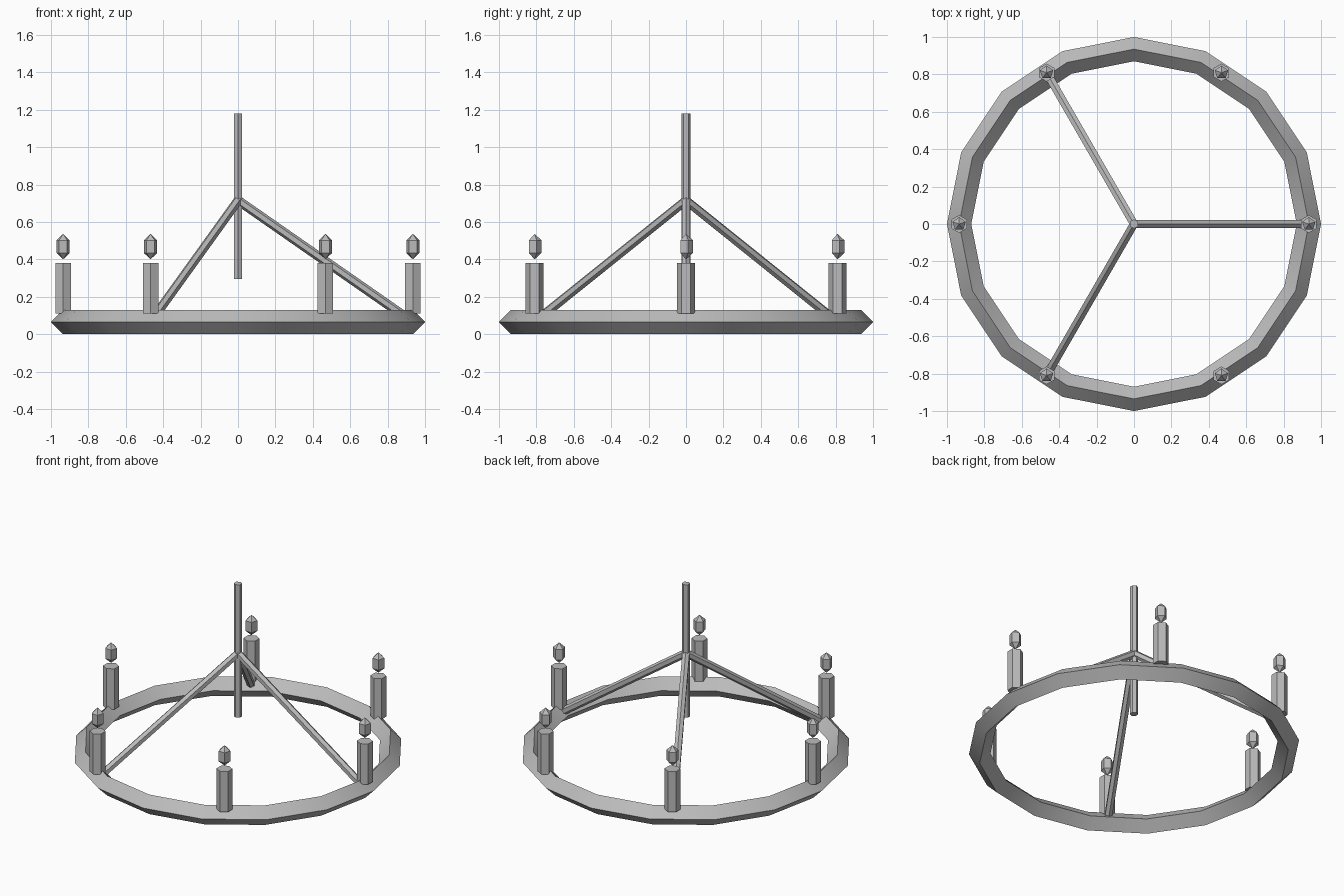
import bpy
from math import cos, sin, radians
from mathutils import Vector

cube = bpy.data.objects.get("Cube")
if cube:
    bpy.data.objects.remove(cube, do_unlink=True)

grey = bpy.data.materials.new("iron grey")
grey.use_nodes = True
grey.diffuse_color = (0.5, 0.5, 0.5, 1)
grey.node_tree.nodes["Principled BSDF"].inputs["Base Color"].default_value = (0.5, 0.5, 0.5, 1)

RING_R, TUBE_R = 0.935, 0.065


def finish(name):
    """Name the new part and give it its material."""
    obj = bpy.context.object
    obj.name = name
    obj.data.materials.append(grey)
    return obj


def rod(name, start, end, radius):
    """Six-sided rod between two points, with a ridge facing up."""
    start, end = Vector(start), Vector(end)
    axis = end - start
    bpy.ops.mesh.primitive_cylinder_add(
        vertices=6, radius=radius, depth=axis.length, location=(start + end) / 2)
    obj = finish(name)
    if axis.x or axis.y:
        obj.rotation_euler = axis.to_track_quat('Z', 'Y').to_euler()
    return obj


def on_ring(degrees, z):
    a = radians(degrees)
    return Vector((RING_R * cos(a), RING_R * sin(a), z))


# Ring with a diamond cross-section
bpy.ops.mesh.primitive_torus_add(
    major_segments=16, minor_segments=4, major_radius=RING_R,
    minor_radius=TUBE_R, location=(0, 0, TUBE_R))
finish("ring")
bpy.ops.object.shade_smooth_by_angle(angle=radians(30))

# Central hanging pole
rod("pole", (0, 0, 0.295), (0, 0, 1.18), 0.025)

# Three sloping arms from the pole to the ring
for i in range(3):
    rod(f"arm_{i + 1}", (0, 0, 0.715), on_ring(120 * i, TUBE_R), 0.025)

# Six candles, each with a floating flame
for i in range(6):
    rod(f"candle_{i + 1}", on_ring(60 * i, 0.11), on_ring(60 * i, 0.38), 0.048)
    bpy.ops.mesh.primitive_uv_sphere_add(
        segments=5, ring_count=3, radius=1, location=on_ring(60 * i, 0.468))
    finish(f"flame_{i + 1}").scale = (0.043, 0.043, 0.068)
